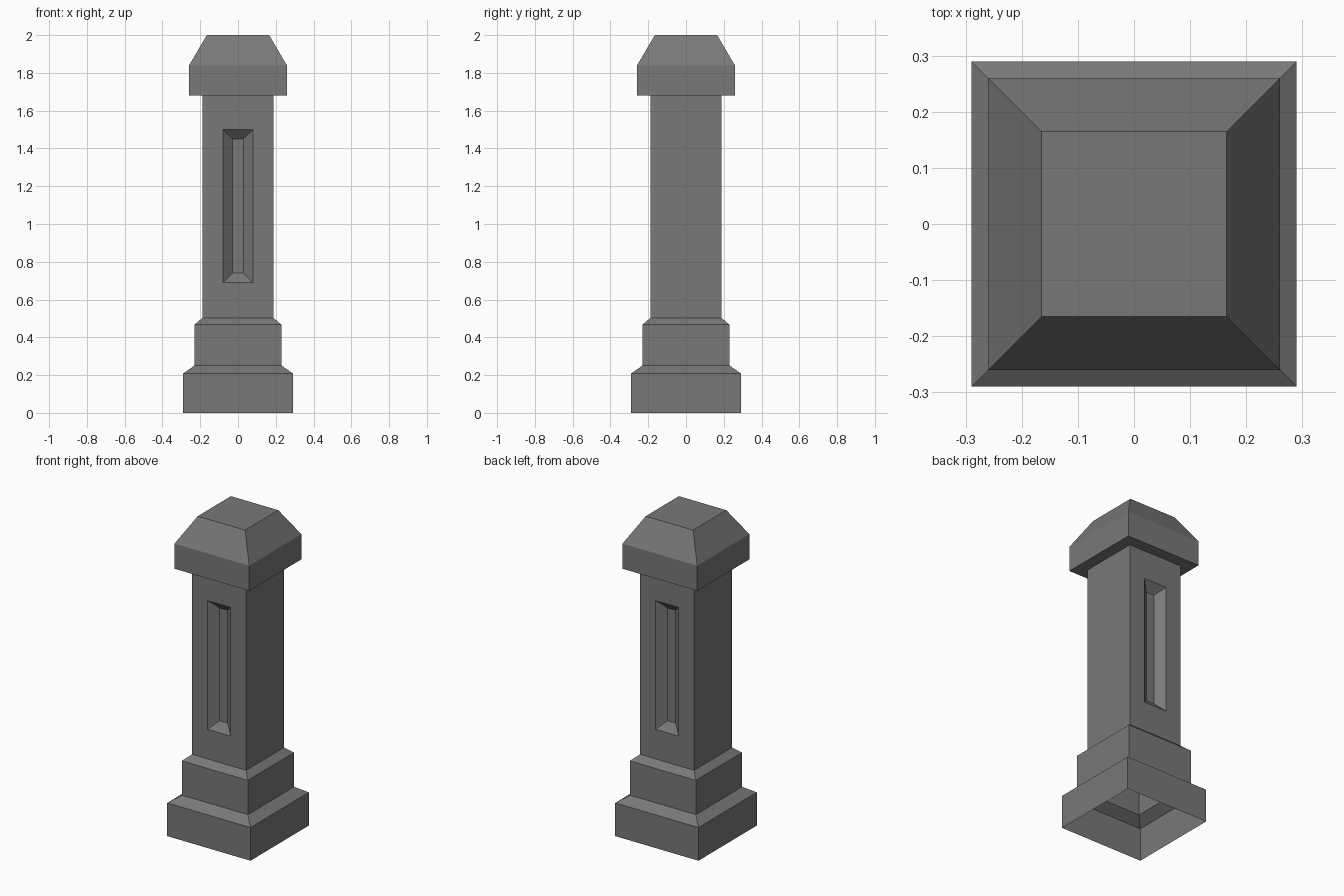
import bpy
import bmesh

cube = bpy.data.objects.get("Cube")
if cube:
    bpy.data.objects.remove(cube, do_unlink=True)

# Single stone colour
STONE = (0.19, 0.19, 0.19, 1.0)
stone = bpy.data.materials.new("grey_stone")
stone.use_nodes = True
stone.diffuse_color = STONE
bsdf = stone.node_tree.nodes["Principled BSDF"]
bsdf.inputs["Base Color"].default_value = STONE
bsdf.inputs["Roughness"].default_value = 0.9

CORNERS = [(-1, -1), (1, -1), (1, 1), (-1, 1)]


def square_shell(profile, close_top=False):
    """Stack square rings given as (half width, height) and skin them."""
    bm = bmesh.new()
    rings = [[bm.verts.new((sx * r, sy * r, z)) for sx, sy in CORNERS]
             for r, z in profile]
    for low, high in zip(rings, rings[1:]):
        for i in range(4):
            j = (i + 1) % 4
            bm.faces.new((low[i], low[j], high[j], high[i]))
    if close_top:
        bm.faces.new(rings[-1])
    bm.normal_update()
    return bm


def finish(bm, name):
    mesh = bpy.data.meshes.new(name)
    bm.to_mesh(mesh)
    bm.free()
    mesh.materials.append(stone)
    obj = bpy.data.objects.new(name, mesh)
    bpy.context.collection.objects.link(obj)


def inset_to(bm, face, half_width, bottom, top, y):
    """Inset a front or back face to an exact rectangle."""
    bmesh.ops.inset_individual(bm, faces=[face], thickness=0.02)
    middle = face.calc_center_median().z
    for v in face.verts:
        v.co = (half_width if v.co.x > 0 else -half_width, y,
                top if v.co.z > middle else bottom)


SHAFT = 0.188
FOOT, NECK = 0.503, 1.68

# Stepped plinth, hollow and open underneath
finish(square_shell([(0.29, 0), (0.29, 0.209), (0.23, 0.251),
                     (0.23, 0.467), (SHAFT, FOOT)]), "stepped_plinth")

# Shaft with a bevelled recess on front and back
bm = square_shell([(SHAFT, FOOT), (SHAFT, NECK)])
for face in [f for f in bm.faces if abs(f.normal.y) > 0.9]:
    side = 1 if face.normal.y > 0 else -1
    inset_to(bm, face, 0.08, 0.69, 1.50, side * SHAFT)
    inset_to(bm, face, 0.028, 0.74, 1.45, side * (SHAFT - 0.046))
finish(bm, "recessed_shaft")

# Overhanging cap with sloped sides and flat top
finish(square_shell([(SHAFT, NECK), (0.26, NECK), (0.26, 1.838),
                     (0.165, 2.0)], close_top=True), "sloped_cap")
